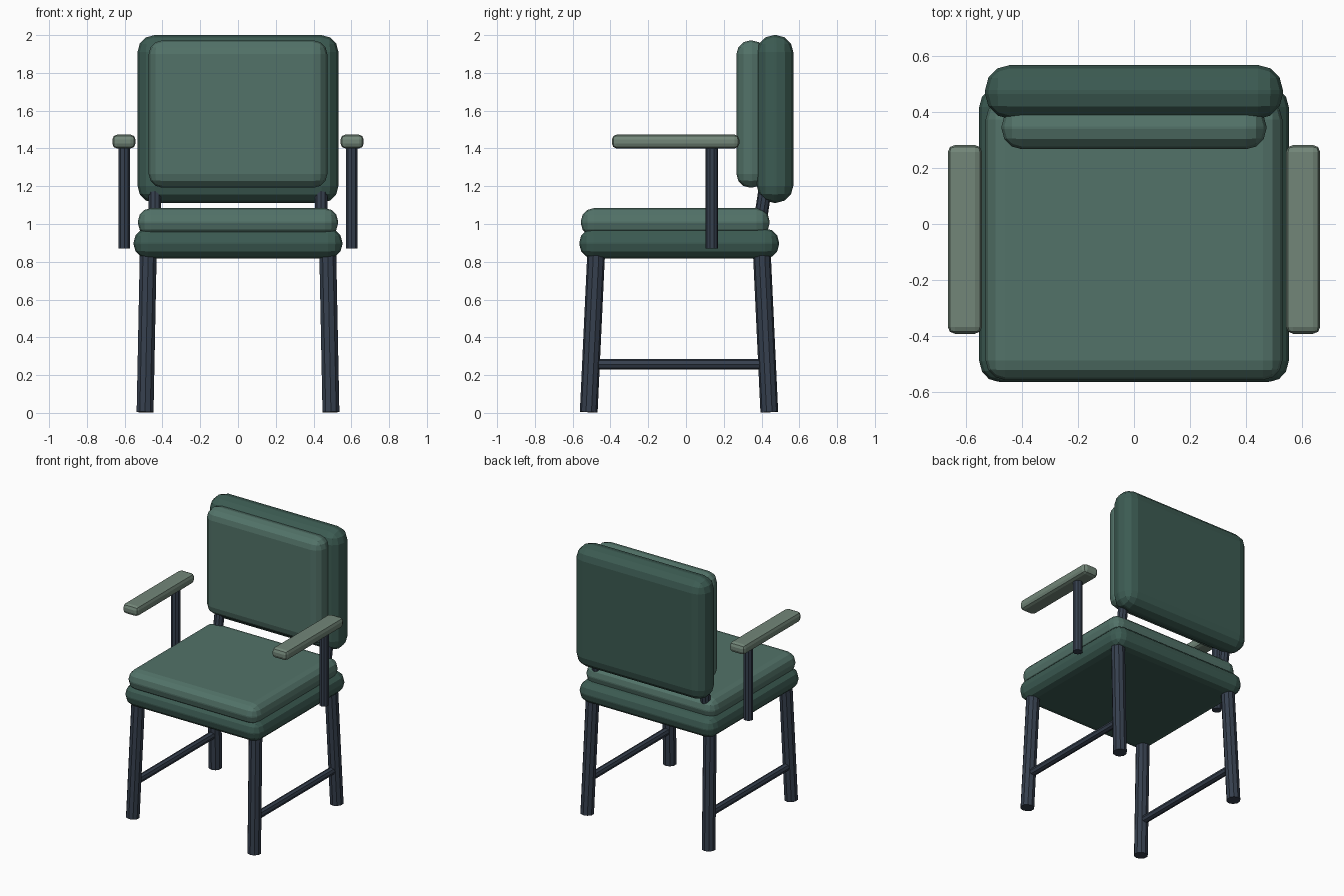
import bpy
from mathutils import Vector

if "Cube" in bpy.data.objects:
    bpy.data.objects.remove(bpy.data.objects["Cube"])


def material(name, color):
    m = bpy.data.materials.new(name)
    m.diffuse_color = (*color, 1)
    m.use_nodes = True
    m.node_tree.nodes["Principled BSDF"].inputs["Base Color"].default_value = m.diffuse_color
    return m


SHELL = material("dark_green", (0.045, 0.105, 0.085))
PAD = material("green", (0.085, 0.17, 0.14))
ARM = material("pale_green", (0.17, 0.24, 0.19))
METAL = material("slate", (0.036, 0.05, 0.075))


def block(name, lo, hi, bevel, segments, mat):
    """Rounded box between two corners."""
    lo, hi = Vector(lo), Vector(hi)
    bpy.ops.mesh.primitive_cube_add(size=1, location=(lo + hi) / 2)
    o = bpy.context.object
    o.name = name
    o.scale = hi - lo
    bpy.ops.object.transform_apply(location=False, rotation=False, scale=True)
    b = o.modifiers.new("round", 'BEVEL')
    b.width, b.segments, b.limit_method = bevel, segments, 'NONE'
    o.data.materials.append(mat)


def rod(name, a, b, radius, sides=10):
    """Straight round bar between two points."""
    a, b = Vector(a), Vector(b)
    d = b - a
    bpy.ops.mesh.primitive_cylinder_add(vertices=sides, radius=radius, depth=d.length,
                                        location=(a + b) / 2)
    o = bpy.context.object
    o.name = name
    o.rotation_mode = 'QUATERNION'
    o.rotation_quaternion = Vector((0, 0, 1)).rotation_difference(d)
    o.data.materials.append(METAL)


# Seat and back upholstery
block("seat_base", (-0.553, -0.565, 0.817), (0.553, 0.493, 0.977), 0.076, 3, SHELL)
block("seat_cushion", (-0.53, -0.557, 0.935), (0.53, 0.443, 1.084), 0.07, 3, PAD)
block("back_shell", (-0.532, 0.375, 1.112), (0.532, 0.568, 2.0), 0.09, 3, SHELL)
block("back_cushion", (-0.473, 0.267, 1.192), (0.473, 0.422, 1.972), 0.073, 3, PAD)

for side, s in (("left", -1), ("right", 1)):
    # Splayed legs and side stretcher
    rod(f"{side}_front_leg", (s * 0.492, -0.515, 0.004), (s * 0.475, -0.475, 0.86), 0.047)
    rod(f"{side}_back_leg", (s * 0.492, 0.441, 0.004), (s * 0.475, 0.401, 0.86), 0.047)
    rod(f"{side}_stretcher", (s * 0.486, -0.50, 0.257), (s * 0.486, 0.428, 0.257), 0.027, 8)
    # Back support
    rod(f"{side}_back_support", (s * 0.44, 0.375, 0.90), (s * 0.44, 0.44, 1.32), 0.035)
    # Armrest and its post
    rod(f"{side}_arm_post", (s * 0.602, 0.137, 0.87), (s * 0.602, 0.137, 1.43), 0.033)
    x = sorted((s * 0.543, s * 0.665))
    block(f"{side}_armrest", (x[0], -0.392, 1.40), (x[1], 0.282, 1.473), 0.025, 2, ARM)
